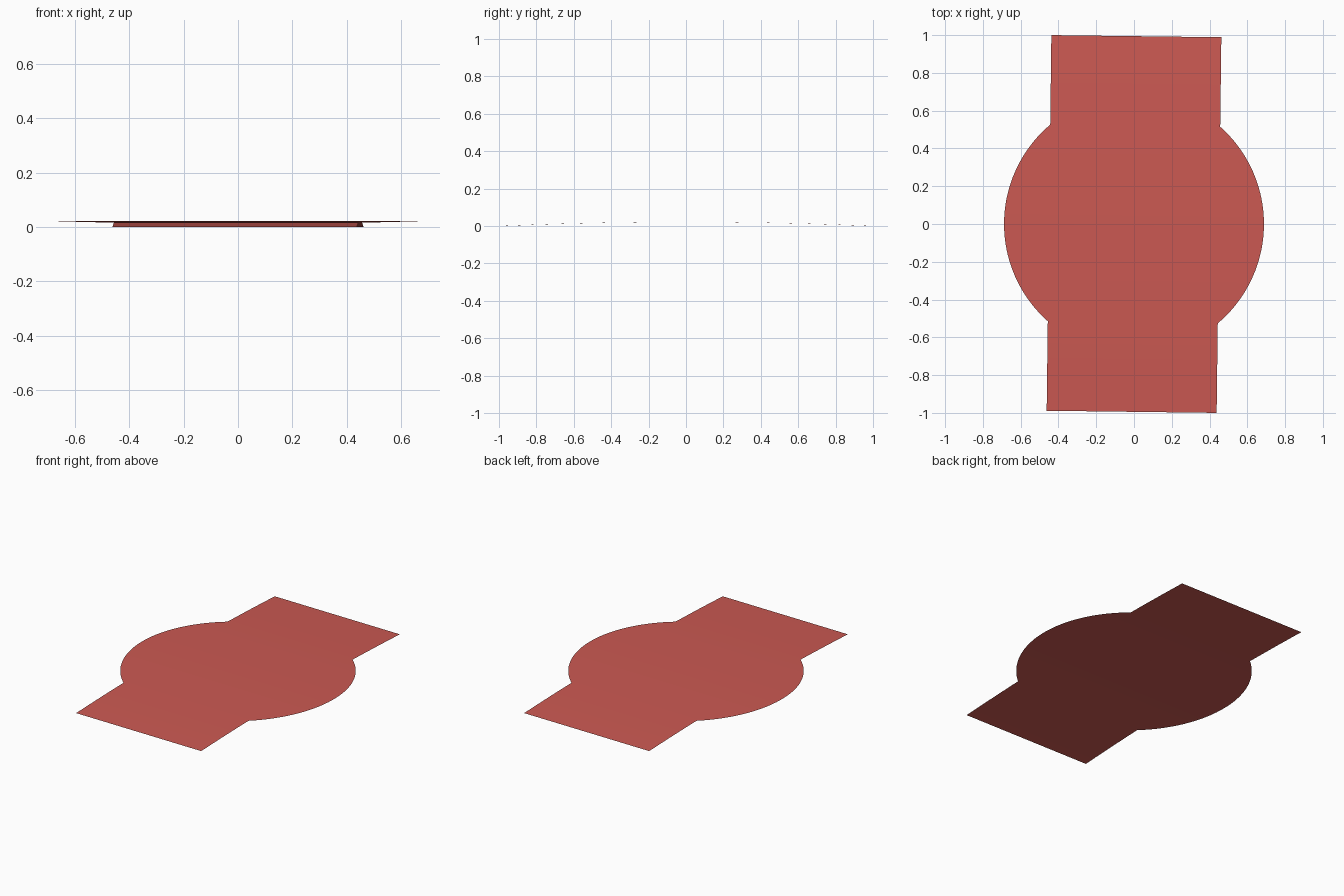
import bpy, bmesh, math

if "Cube" in bpy.data.objects:
    bpy.data.objects.remove(bpy.data.objects["Cube"])

HALF_W, HALF_L, RADIUS, RISE = 0.45, 0.9944, 0.688, 0.022
TILT = -0.0125
COLS = 8


def arch(y):
    return RISE * (1 - (y / HALF_L) ** 2)


# Rows of (y, half width): straight tab, round middle, straight tab
join = math.acos(HALF_W / RADIUS)
n = 48
rows = []
for i in range(n + 1):
    a = -join + 2 * join * i / n
    rows.append((RADIUS * math.sin(a), RADIUS * math.cos(a)))
y_join = RADIUS * math.sin(join)
tab = [(y_join + (HALF_L - y_join) * i / 10, HALF_W) for i in range(1, 11)]
rows = [(-y, w) for y, w in reversed(tab)] + rows + tab

# Gently arched thin sheet
bm = bmesh.new()
grid = [[bm.verts.new((w * (2 * c / COLS - 1), y, arch(y))) for c in range(COLS + 1)]
        for y, w in rows]
for r0, r1 in zip(grid, grid[1:]):
    for c in range(COLS):
        bm.faces.new((r0[c], r0[c + 1], r1[c + 1], r1[c]))
for f in bm.faces:
    f.smooth = True
mesh = bpy.data.meshes.new("curved_sheet")
bm.to_mesh(mesh)
bm.free()
sheet = bpy.data.objects.new("curved_sheet", mesh)
sheet.rotation_euler.z = TILT
bpy.context.collection.objects.link(sheet)

# Red surface
red = bpy.data.materials.new("red")
red.diffuse_color = (0.6, 0.1, 0.085, 1)
red.use_nodes = True
red.node_tree.nodes["Principled BSDF"].inputs["Base Color"].default_value = red.diffuse_color
mesh.materials.append(red)
